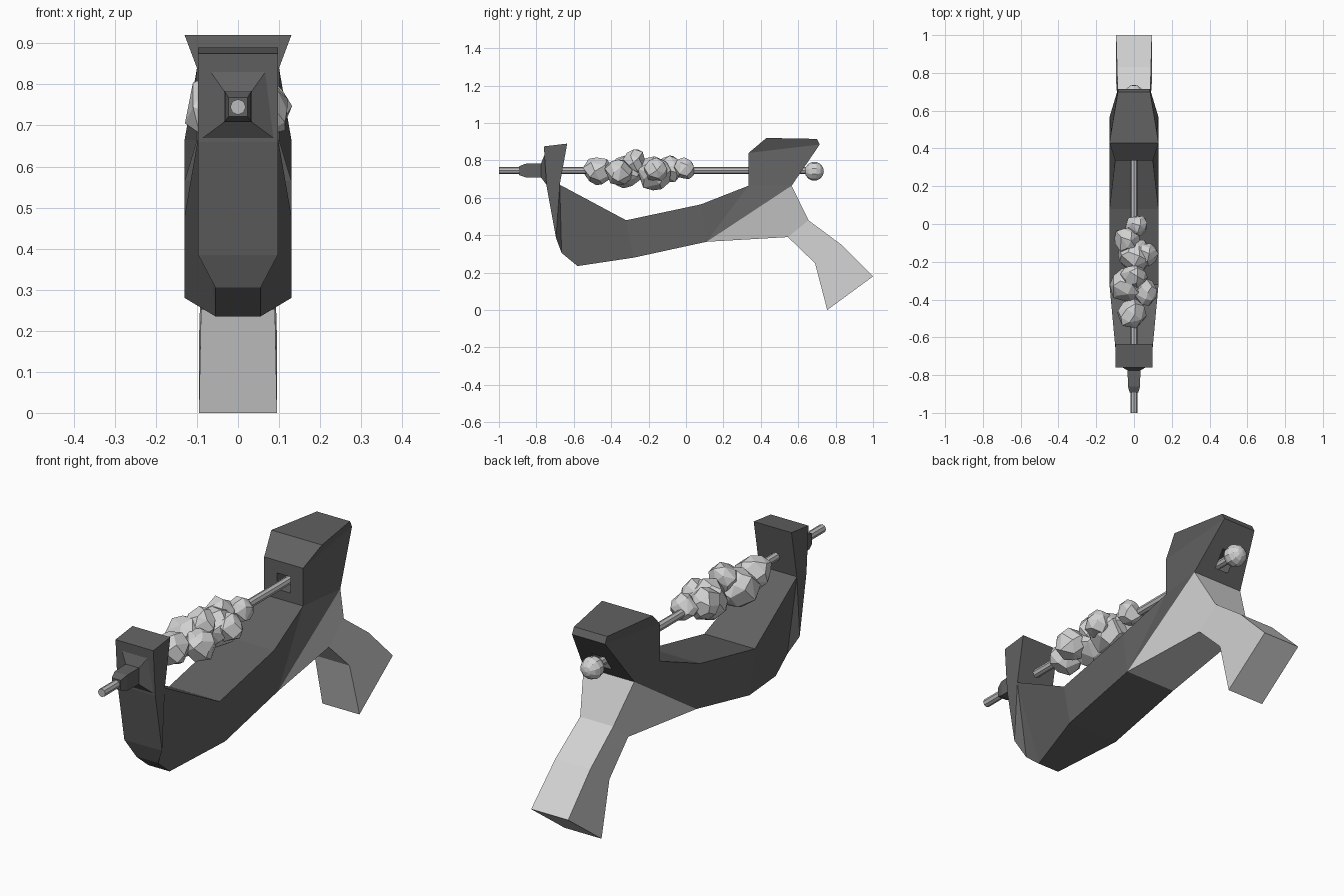
import bpy, bmesh, math, random
from mathutils import Vector, Matrix

if "Cube" in bpy.data.objects:
    bpy.data.objects.remove(bpy.data.objects["Cube"])

random.seed(4)


def material(name, v):
    m = bpy.data.materials.new(name)
    m.diffuse_color = (v, v, v, 1)
    m.use_nodes = True
    m.node_tree.nodes["Principled BSDF"].inputs["Base Color"].default_value = m.diffuse_color
    return m


DARK = material("dark grey", 0.12)
LIGHT = material("light grey", 0.65)
STEEL = material("mid grey", 0.5)


def finish(name, bm, mat):
    bmesh.ops.recalc_face_normals(bm, faces=bm.faces)
    me = bpy.data.meshes.new(name)
    bm.to_mesh(me)
    bm.free()
    me.materials.append(mat)
    ob = bpy.data.objects.new(name, me)
    bpy.context.collection.objects.link(ob)
    return ob


def ladder(name, rungs, mat):
    """Skin rungs, each a pair of (y, z, half width) points, into a closed solid."""
    bm = bmesh.new()
    cache = {}

    def pair(p):
        if p not in cache:
            y, z, w = p
            cache[p] = (bm.verts.new((-w, y, z)), bm.verts.new((w, y, z)))
        return cache[p]

    def face(*vs):
        vs = list(dict.fromkeys(vs))
        if len(vs) > 2:
            bm.faces.new(vs)

    rows = [(pair(a), pair(b)) for a, b in rungs]
    for (a, b), (c, d) in zip(rows, rows[1:]):
        for s in (0, 1):
            face(a[s], b[s], d[s], c[s])
        face(a[0], a[1], c[1], c[0])
        face(b[0], b[1], d[1], d[0])
    for a, b in (rows[0], rows[-1]):
        face(a[0], a[1], b[1], b[0])
    return finish(name, bm, mat)


# Curved frame with front post and rear block
CORNER = (-.675, .67, .097)
REAR_LOW = (.11, .365, .13)
REAR_HIGH = (.565, .665, .13)
NECK = (.335, .665, .1)
frame = ladder("frame", [
    ((-.76, .875, .097), (-.635, .89, .097)),
    ((-.745, .66, .097), CORNER),
    ((-.695, .385, .097), CORNER),
    ((-.665, .305, .055), CORNER),
    ((-.58, .235, .055), CORNER),
    ((-.28, .28, .13), (-.32, .48, .13)),
    (REAR_LOW, (.08, .565, .13)),
    (REAR_LOW, NECK),
    (REAR_HIGH, NECK),
    ((.715, .885, .085), (.335, .84, .1)),
    ((.70, .915, .085), (.43, .92, .13)),
], DARK)

# Handle
ladder("handle", [
    (REAR_LOW, REAR_HIGH),
    ((.545, .39, .085), (.655, .48, .085)),
    ((.69, .25, .09), (.83, .35, .09)),
    ((.755, 0, .095), (1, .18, .095)),
], LIGHT)

# Square tunnel through the rear block
bm = bmesh.new()
bmesh.ops.create_cube(bm, size=1, matrix=Matrix.Translation((0, .55, .745))
                      @ Matrix.Diagonal((.07, .6, .075, 1)))
cutter = finish("tunnel_cutter", bm, DARK)
cutter.hide_render = True
cutter.hide_set(True)
mod = frame.modifiers.new("tunnel", 'BOOLEAN')
mod.operation = 'DIFFERENCE'
mod.object = cutter
mod.solver = 'EXACT'


# Square collar flaring out of the front post
def square_loft(name, rings, mat):
    bm = bmesh.new()
    loops = []
    for y, hx, z0, z1 in rings:
        loops.append([bm.verts.new(p) for p in
                      ((-hx, y, z0), (hx, y, z0), (hx, y, z1), (-hx, y, z1))])
    for a, b in zip(loops, loops[1:]):
        for i in range(4):
            j = (i + 1) % 4
            bm.faces.new((a[i], a[j], b[j], b[i]))
    bm.faces.new(loops[0])
    bm.faces.new(loops[-1])
    return finish(name, bm, mat)


square_loft("collar", [(-.74, .096, .662, .872), (-.775, .034, .708, .784),
                       (-.86, .032, .710, .782), (-.893, .023, .722, .768)], DARK)

# Skewer rod
turn = Matrix.Rotation(math.pi / 2, 4, 'X')
bm = bmesh.new()
bmesh.ops.create_cone(bm, cap_ends=True, segments=8, radius1=.019, radius2=.019,
                      depth=1.69, matrix=Matrix.Translation((0, -.155, .745)) @ turn)
finish("rod", bm, STEEL)

# Ball at the rod's end
bm = bmesh.new()
bmesh.ops.create_uvsphere(bm, u_segments=10, v_segments=7, radius=.051,
                          matrix=Matrix.Translation((0, .686, .742)) @ turn)
finish("ball", bm, LIGHT)

# Faceted chunks threaded on the rod
chunks = [(-.015, -.475, .745, .078), (-.035, -.32, .74, .092), (.055, -.36, .74, .072),
          (0, -.28, .79, .068), (.005, -.17, .735, .09), (.062, -.16, .75, .064),
          (-.035, -.085, .755, .07), (.015, -.01, .755, .057)]
for n, (x, y, z, r) in enumerate(chunks):
    bm = bmesh.new()
    for i in range(26):
        h = 1 - 2 * (i + .5) / 26
        a = i * 2.39996 + random.uniform(-.3, .3)
        q = math.sqrt(1 - h * h)
        p = Vector((q * math.cos(a), q * math.sin(a), h))
        bm.verts.new(Vector((x, y, z)) + p * r * random.uniform(.92, 1.13))
    out = bmesh.ops.convex_hull(bm, input=bm.verts)
    loose = [v for v in bm.verts if not v.link_faces]
    bmesh.ops.delete(bm, geom=loose, context='VERTS')
    bmesh.ops.dissolve_limit(bm, angle_limit=math.radians(14), verts=bm.verts, edges=bm.edges)
    finish(f"chunk_{n + 1}", bm, LIGHT)
